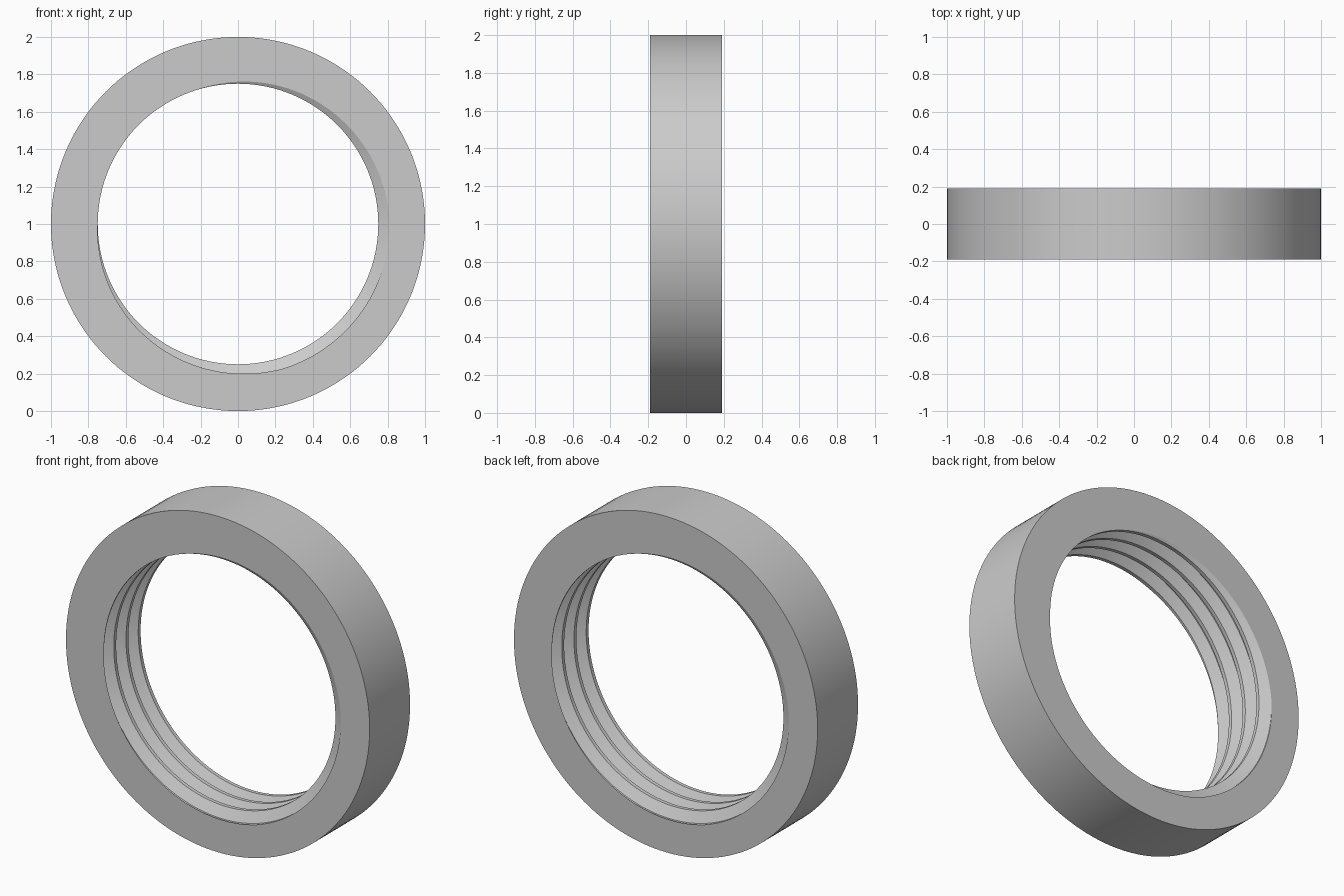
import bpy, bmesh, math
from mathutils import Vector

cube = bpy.data.objects.get("Cube")
if cube:
    bpy.data.objects.remove(cube, do_unlink=True)

SEGMENTS = 144
HALF = 0.19            # half the ring's depth along y
PITCH = 0.115
OUTER, ROOT, CREST = 1.0, 0.81, 0.75

steel = bpy.data.materials.new("light_grey")
steel.use_nodes = True
grey = (0.6, 0.6, 0.6, 1)
steel.diffuse_color = grey
steel.node_tree.nodes["Principled BSDF"].inputs["Base Color"].default_value = grey

bm = bmesh.new()


def ring_point(radius, degrees, y):
    a = math.radians(degrees)
    return bm.verts.new((radius * math.cos(a), y, 1 + radius * math.sin(a)))


# Thread profile: (phase in degrees along one pitch, radius)
profile = [(110, CREST), (180, CREST), (288, ROOT), (362, ROOT)]
rows = [(phase + 360 * turn, r) for turn in range(-2, 6) for phase, r in profile]
angles = [360 * j / SEGMENTS for j in range(SEGMENTS)]

# Right-handed helical thread, longer than the ring
grid = [[ring_point(r, a, -HALF + PITCH * (p - a) / 360) for a in angles]
        for p, r in rows]
turn_rows = len(profile)
for i in range(turn_rows, len(rows) - 1):
    for j in range(SEGMENTS):
        if j + 1 < SEGMENTS:
            c, d = grid[i + 1][j + 1], grid[i][j + 1]
        else:          # the seam joins each row to the previous turn
            c, d = grid[i + 1 - turn_rows][0], grid[i - turn_rows][0]
        bm.faces.new((grid[i][j], grid[i + 1][j], c, d))

# Trim the thread flush with both faces of the ring
for side in (-1, 1):
    bmesh.ops.bisect_plane(bm, geom=bm.verts[:] + bm.edges[:] + bm.faces[:],
                           dist=1e-5, plane_co=(0, side * HALF, 0),
                           plane_no=(0, side, 0), clear_outer=True)
bmesh.ops.delete(bm, geom=[v for v in bm.verts if not v.link_faces], context='VERTS')

# Outer wall
front = [ring_point(OUTER, a, -HALF) for a in angles]
back = [ring_point(OUTER, a, HALF) for a in angles]
for j in range(SEGMENTS):
    k = (j + 1) % SEGMENTS
    bm.faces.new((front[j], front[k], back[k], back[j]))

# Flat annular end faces
for side in (-1, 1):
    rim = [e for e in bm.edges if e.is_boundary
           and all(abs(v.co.y - side * HALF) < 1e-4 for v in e.verts)]
    bmesh.ops.triangle_fill(bm, edges=rim, use_beauty=True,
                            normal=Vector((0, side, 0)))

bmesh.ops.recalc_face_normals(bm, faces=bm.faces[:])
mesh = bpy.data.meshes.new("threaded_ring")
bm.to_mesh(mesh)
bm.free()
mesh.materials.append(steel)
ring = bpy.data.objects.new("threaded_ring", mesh)
bpy.context.collection.objects.link(ring)

# Smooth curved walls with crisp thread edges
bpy.ops.object.select_all(action='DESELECT')
ring.select_set(True)
bpy.context.view_layer.objects.active = ring
bpy.ops.object.shade_smooth_by_angle(angle=math.radians(20))
